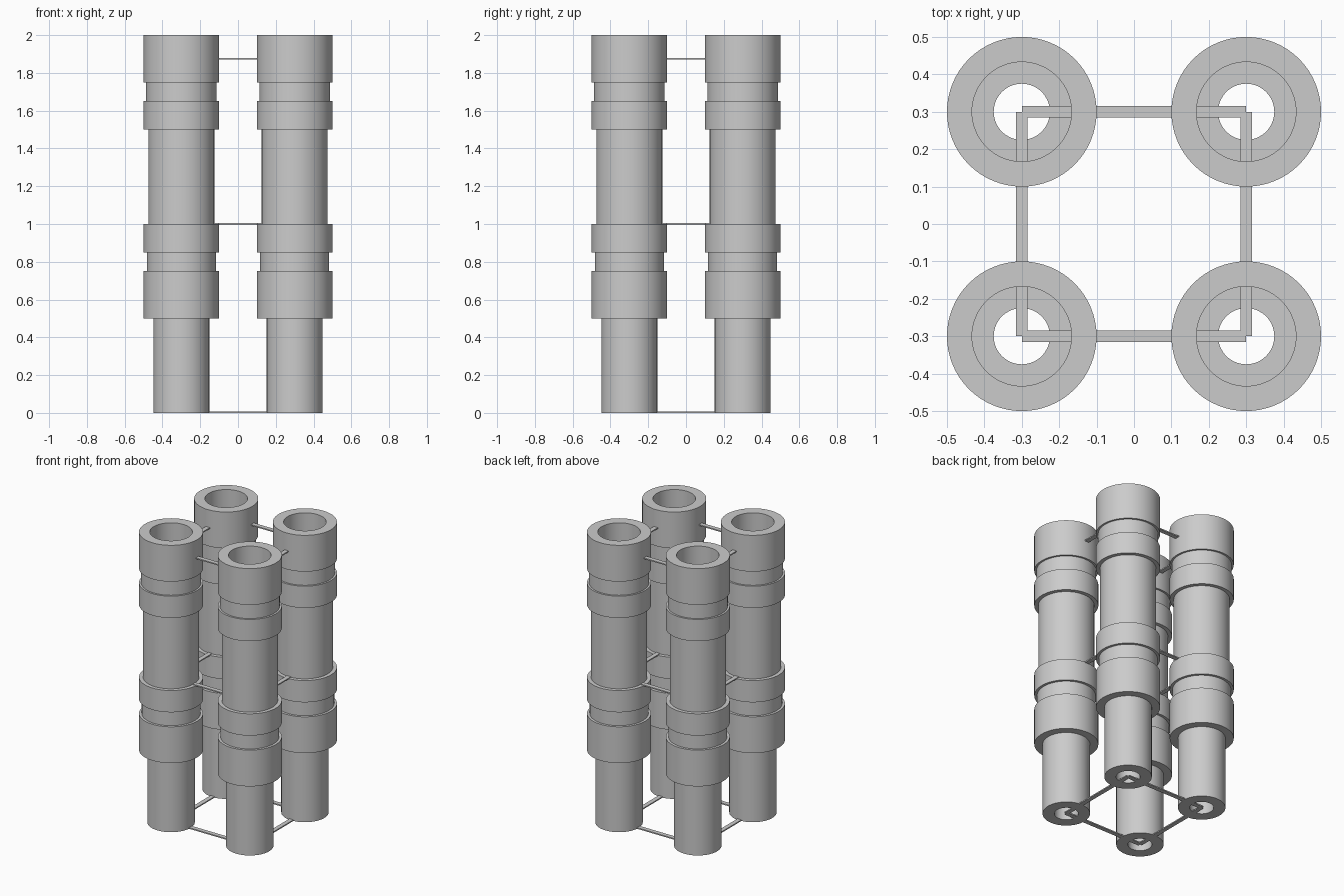
import bpy
import bmesh
import math

if "Cube" in bpy.data.objects:
    bpy.data.objects.remove(bpy.data.objects["Cube"], do_unlink=True)

grey = bpy.data.materials.new("plain_grey")
grey.use_nodes = True
colour = (0.6, 0.6, 0.6, 1)
grey.diffuse_color = colour
grey.node_tree.nodes["Principled BSDF"].inputs["Base Color"].default_value = colour

SPACING = 0.3
SEGMENTS = 64


def finish(name, bm):
    bmesh.ops.recalc_face_normals(bm, faces=bm.faces[:])
    mesh = bpy.data.meshes.new(name)
    bm.to_mesh(mesh)
    bm.free()
    mesh.materials.append(grey)
    obj = bpy.data.objects.new(name, mesh)
    bpy.context.collection.objects.link(obj)
    return obj


def lathe(name, profile, x, y):
    """Revolve a closed (radius, height) profile about a vertical axis."""
    bm = bmesh.new()
    rings = []
    for i in range(SEGMENTS):
        a = math.tau * i / SEGMENTS
        rings.append([bm.verts.new((r * math.cos(a), r * math.sin(a), z))
                      for r, z in profile])
    n = len(profile)
    for i in range(SEGMENTS):
        near, far = rings[i], rings[(i + 1) % SEGMENTS]
        for j in range(n):
            k = (j + 1) % n
            bm.faces.new((near[j], far[j], far[k], near[k]))
    obj = finish(name, bm)
    obj.location = (x, y, 0)
    bpy.ops.object.select_all(action='DESELECT')
    obj.select_set(True)
    bpy.context.view_layer.objects.active = obj
    bpy.ops.object.shade_smooth_by_angle(angle=math.radians(30))


def strip(name, centre, size):
    bm = bmesh.new()
    bmesh.ops.create_cube(bm, size=1)
    bmesh.ops.scale(bm, vec=size, verts=bm.verts)
    bmesh.ops.translate(bm, vec=centre, verts=bm.verts)
    finish(name, bm)


# Outer steps of one column: radius, bottom, top
steps = [(0.148, 0, 0.5), (0.2, 0.5, 0.75), (0.183, 0.75, 0.85),
         (0.2, 0.85, 1), (0.175, 1, 1.5), (0.2, 1.5, 1.65),
         (0.187, 1.65, 1.75), (0.2, 1.75, 2)]
outside = [(r, z) for r, low, high in steps for z in (low, high)]
# Stepped bore: wide above, narrow below
bore = [(0.133, 2), (0.133, 1), (0.075, 1), (0.075, 0)]

for side, x in (("left", SPACING), ("right", -SPACING)):
    for end, y in (("front", -SPACING), ("back", SPACING)):
        lathe(f"{end}_{side}_column", outside + bore, x, y)

# Thin tie strips joining column centres at three levels
WIDTH, THICK = 0.03, 0.008
for level, z in (("lower", THICK / 2), ("middle", 1), ("upper", 1.876)):
    for sign, end, side in ((-1, "front", "right"), (1, "back", "left")):
        strip(f"{level}_{end}_tie", (0, sign * SPACING, z),
              (2 * SPACING, WIDTH, THICK))
        strip(f"{level}_{side}_tie", (sign * SPACING, 0, z),
              (WIDTH, 2 * SPACING, THICK))
